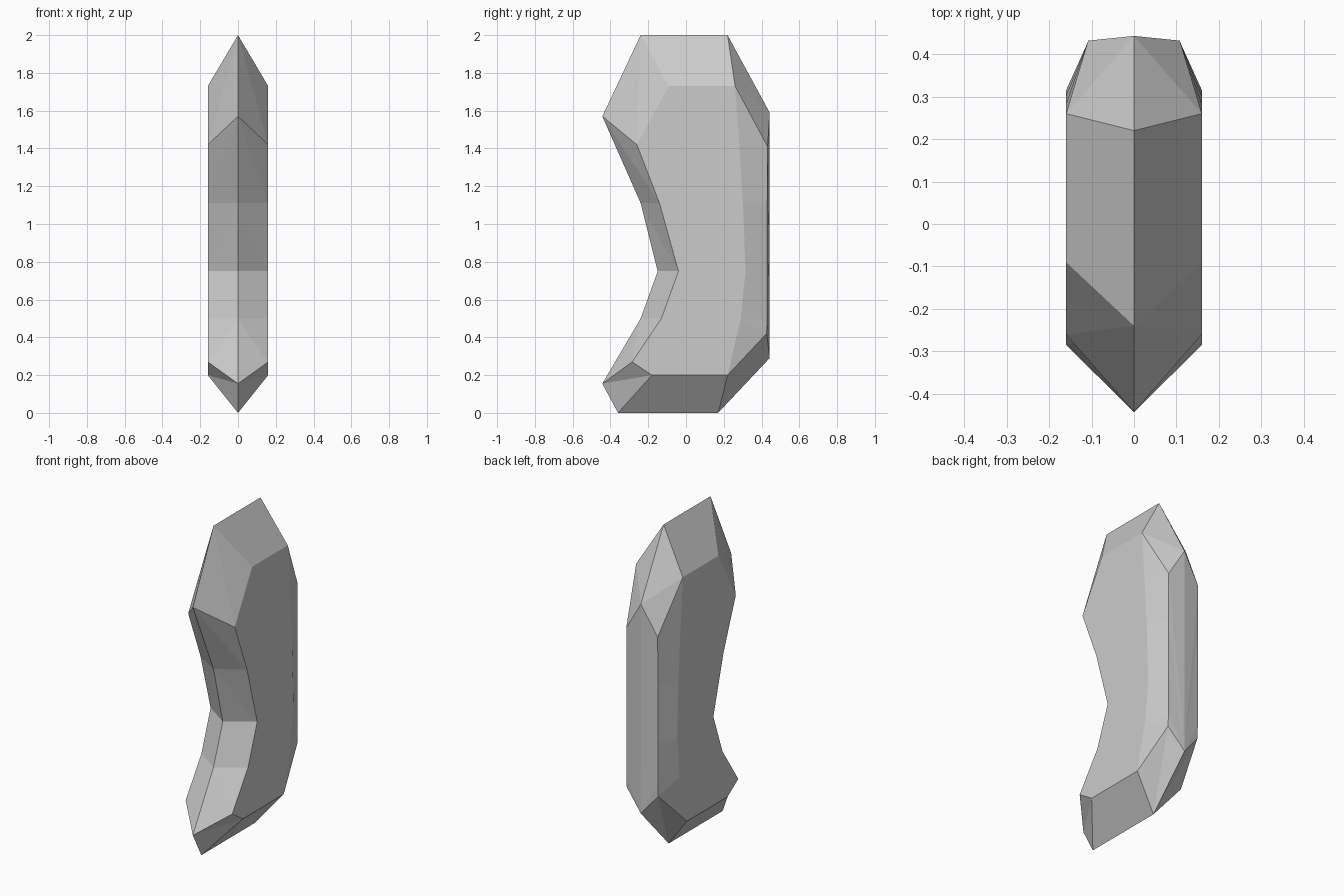
import bpy, bmesh

if "Cube" in bpy.data.objects:
    bpy.data.objects.remove(bpy.data.objects["Cube"])

# Sharp outer ridge on the centre plane (y, z), clockwise from the top front
ridge = [(-.24, 2), (.22, 2), (.443, 1.59), (.443, .29), (.17, 0), (-.36, 0),
         (-.443, .155), (-.24, .5), (-.15, .75), (-.24, 1.11), (-.443, 1.57)]

# Inner end of the bevel, one point per ridge point
rim = [(-.09, 1.73), (.26, 1.73), (.432, 1.41), (.427, .42), (.22, .2), (-.18, .2),
       (-.285, .27), (-.13, .5), (-.04, .75), (-.14, 1.11), (-.26, 1.42)]
BACK = (2, 3)                      # rim points on the narrower back edge
HALF, BACK_HALF = .16, .108

# Where the flat side bends towards the back edge, top to bottom
bend = [(.283, 1.41), (.302, 1.11), (.315, .75), (.29, .5)]

bm = bmesh.new()
outer = [bm.verts.new((0, y, z)) for y, z in ridge]
inner = [bm.verts.new((BACK_HALF if i in BACK else HALF, y, z))
         for i, (y, z) in enumerate(rim)]
side = [bm.verts.new((HALF, y, z)) for y, z in bend]

# Bevel strip between ridge and rim
n = len(ridge)
for i in range(n):
    j = (i + 1) % n
    bm.faces.new((outer[i], outer[j], inner[i]))
    bm.faces.new((outer[j], inner[j], inner[i]))

# Sloped rear cheek from the bend line to the back edge
cheek = [inner[2]] + [bm.verts.new((BACK_HALF, .43, z)) for _, z in bend[1:]] + [inner[3]]
bm.faces.new((inner[1], inner[2], side[0]))
for k in range(3):
    bm.faces.new((side[k], cheek[k], cheek[k + 1], side[k + 1]))
bm.faces.new((side[3], cheek[3], cheek[4]))
bm.faces.new((side[3], cheek[4], inner[4]))
# Close the back edge against the extra cheek points
for f in [f for f in bm.faces if inner[2] in f.verts and inner[3] in f.verts]:
    far = [v for v in f.verts if v not in (inner[2], inner[3])]
    bm.faces.remove(f)
    for a, b in zip(cheek, cheek[1:]):
        bm.faces.new((far[0], b, a))

# Flat side face
bm.faces.new([inner[0], inner[1]] + side + inner[4:])
bmesh.ops.recalc_face_normals(bm, faces=bm.faces)

# Mirror to the other half and join along the ridge
geo = bm.verts[:] + bm.edges[:] + bm.faces[:]
bmesh.ops.mirror(bm, geom=geo, axis='X', merge_dist=.0005)
bmesh.ops.remove_doubles(bm, verts=bm.verts, dist=.0005)
bmesh.ops.recalc_face_normals(bm, faces=bm.faces)

mesh = bpy.data.meshes.new("curved_crystal")
bm.to_mesh(mesh)
bm.free()
bpy.context.collection.objects.link(bpy.data.objects.new("curved_crystal", mesh))
